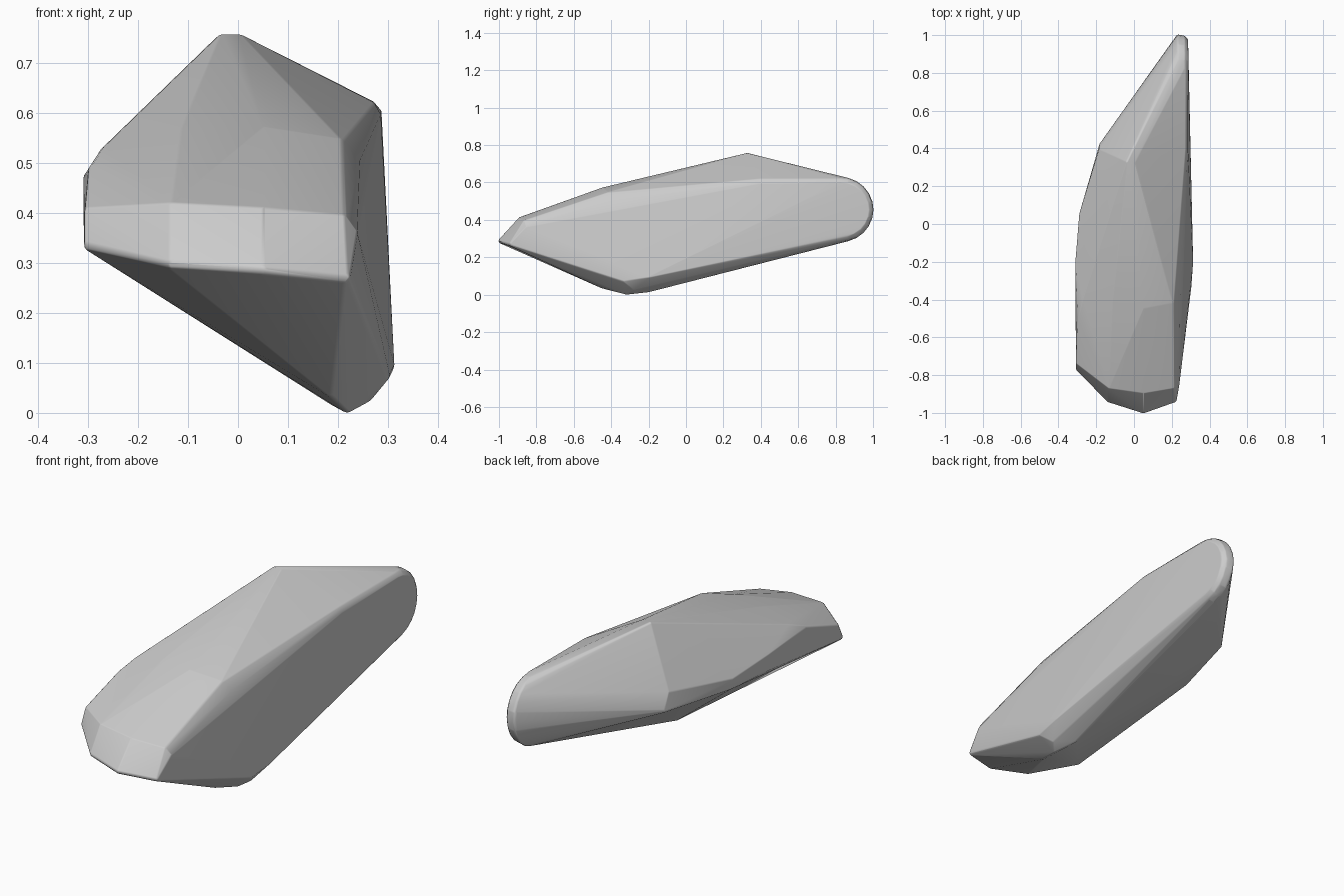
import bpy, bmesh, math
from mathutils import Vector

cube = bpy.data.objects.get("Cube")
if cube:
    bpy.data.objects.remove(cube, do_unlink=True)

stone = bpy.data.materials.new("plain_grey")
stone.use_nodes = True
grey = (0.6, 0.6, 0.6, 1)
stone.diffuse_color = grey
stone.node_tree.nodes["Principled BSDF"].inputs["Base Color"].default_value = grey

# Corner lines of the faceted body, each a run of (x, y, z)
nose_rim = [(-.307, -.77, .335), (-.14, -.94, .295), (.05, -1, .28), (.22, -.94, .265)]
nose_crease = [(-.307, -.74, .4), (-.14, -.87, .41), (.05, -.9, .4), (.215, -.87, .385), (.236, -.86, .355)]
shoulder = [(-.3, -.5, .485), (-.275, -.4, .525), (-.12, -.42, .565), (.05, -.45, .572),
            (.21, -.42, .545), (.243, -.4, .505)]
ridge = [(0, .33, .757), (-.035, .33, .757), (-.185, .395, .48), (-.182, .425, .4)]
left_side = [(-.31, -.2, .4), (-.31, -.2, .47), (-.29, .05, .44), (-.285, .05, .4)]
keel = [(.19, -.45, .035), (.225, -.32, .002), (.2, -.2, .015), (.262, -.28, .022)]
flat_side = [(.308, -.2, .085), (.298, -.33, .065), (.272, .4, .62), (.283, .4, .6)]

# Half-round tail end: rings shrinking towards the flat side
tail = []
for x, radius in ((.245, .168), (.272, .163), (.283, .15)):
    for i in range(13):
        a = math.pi * (i / 12 - .5)
        tail.append((x, .83 + radius * math.cos(a), .457 + radius * math.sin(a)))

corners = nose_rim + nose_crease + shoulder + ridge + left_side + keel + flat_side + tail

# Wrap a skin round small balls set just inside the corners, rounding every edge
ROUND = .015
bm = bmesh.new()
for corner in corners:
    p = Vector(corner)
    outward = (p - Vector((.05, p.y * .8, .4))).normalized()
    ball = bmesh.ops.create_icosphere(bm, subdivisions=2, radius=ROUND)
    bmesh.ops.translate(bm, verts=ball["verts"], vec=p - outward * ROUND)
bmesh.ops.delete(bm, geom=bm.edges[:], context="EDGES_FACES")
bmesh.ops.convex_hull(bm, input=bm.verts[:])
inside = [v for v in bm.verts if not v.link_faces]
bmesh.ops.delete(bm, geom=inside, context="VERTS")
bmesh.ops.recalc_face_normals(bm, faces=bm.faces[:])

mesh = bpy.data.meshes.new("faceted_body")
bm.to_mesh(mesh)
bm.free()
mesh.materials.append(stone)
body = bpy.data.objects.new("faceted_body", mesh)
bpy.context.collection.objects.link(body)
bpy.context.view_layer.objects.active = body
body.select_set(True)
bpy.ops.object.shade_smooth_by_angle(angle=math.radians(40))
weighted = body.modifiers.new("even_shading", "WEIGHTED_NORMAL")
weighted.keep_sharp = True
